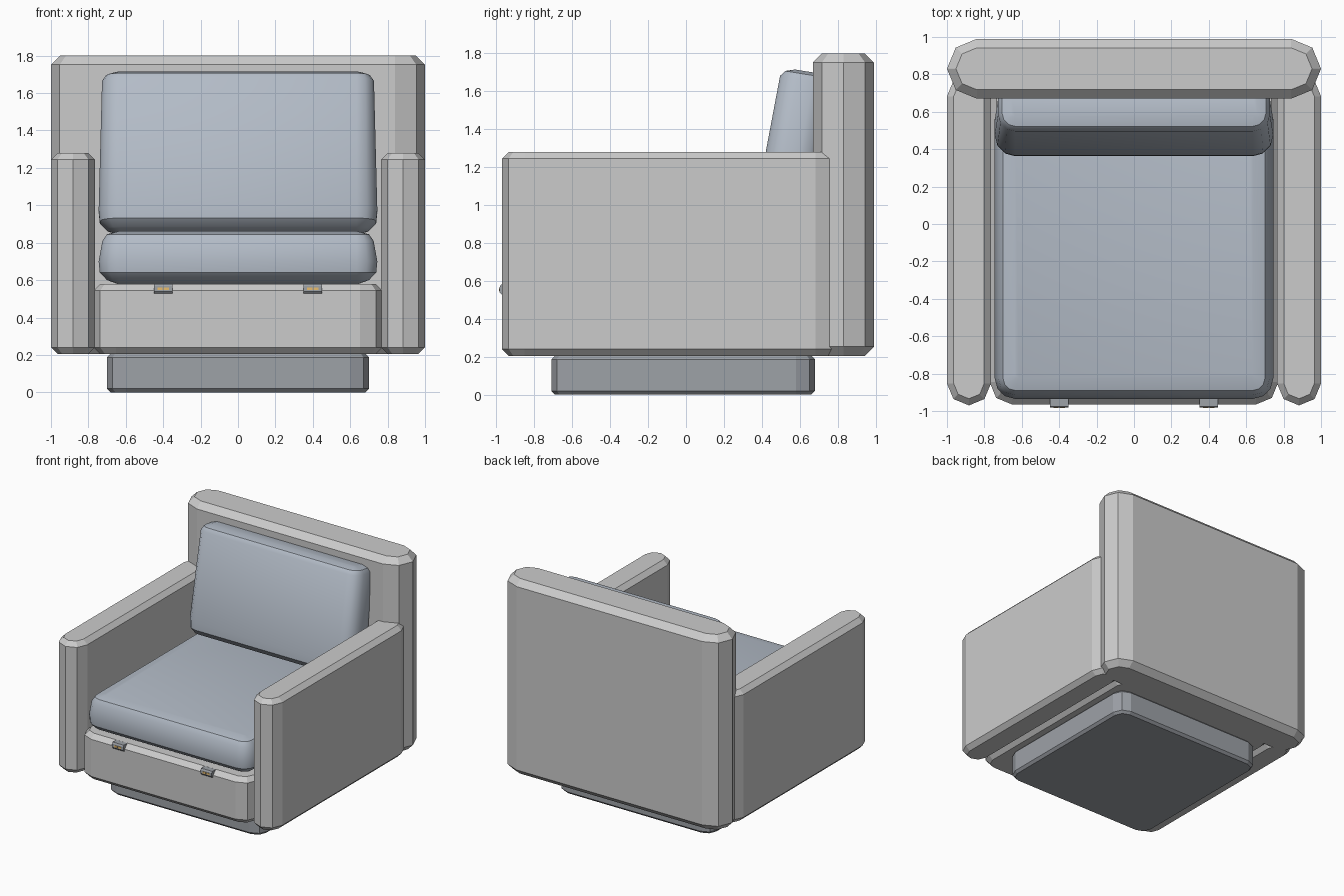
import bpy, bmesh, math
from mathutils import Matrix

if "Cube" in bpy.data.objects:
    bpy.data.objects.remove(bpy.data.objects["Cube"])


def material(name, rgb):
    m = bpy.data.materials.new(name)
    m.diffuse_color = (*rgb, 1)
    m.use_nodes = True
    m.node_tree.nodes["Principled BSDF"].inputs["Base Color"].default_value = m.diffuse_color
    return m


blue = material("cushion_blue", (0.45, 0.50, 0.57))
dark = material("dark_grey", (0.34, 0.36, 0.39))
gold = material("gold", (0.80, 0.50, 0.15))


def finish(name, bm, mat=None, smooth=None):
    bmesh.ops.recalc_face_normals(bm, faces=bm.faces)
    me = bpy.data.meshes.new(name)
    bm.to_mesh(me)
    bm.free()
    ob = bpy.data.objects.new(name, me)
    bpy.context.collection.objects.link(ob)
    if mat:
        me.materials.append(mat)
    if smooth:
        bpy.ops.object.select_all(action='DESELECT')
        ob.select_set(True)
        bpy.context.view_layer.objects.active = ob
        bpy.ops.object.shade_smooth_by_angle(angle=math.radians(smooth))
    return ob


def slab(name, x, y, r, rings, mat=None, seg=2, smooth=None, xf=None):
    """Rounded-rectangle slab lofted through rings of (z, inset)."""
    bm = bmesh.new()
    loops = []
    for z, ins in rings:
        loop = []
        rad = max(r - ins, 0.02)
        for k, (sx, sy) in enumerate([(1, 1), (-1, 1), (-1, -1), (1, -1)]):
            cx = x[(sx + 1) // 2] - sx * (ins + rad)
            cy = y[(sy + 1) // 2] - sy * (ins + rad)
            for i in range(seg + 1):
                a = (k + i / seg) * math.pi / 2
                loop.append(bm.verts.new((cx + rad * math.cos(a), cy + rad * math.sin(a), z)))
        loops.append(loop)
    n = len(loops[0])
    for lo, hi in zip(loops, loops[1:]):
        for i in range(n):
            j = (i + 1) % n
            bm.faces.new((lo[i], lo[j], hi[j], hi[i]))
    bm.faces.new(loops[0][::-1])
    bm.faces.new(loops[-1])
    bmesh.ops.remove_doubles(bm, verts=bm.verts, dist=1e-4)
    if xf:
        bm.transform(xf)
    return finish(name, bm, mat, smooth)


def chamfer(z0, z1, c):
    return [(z0, c), (z0 + c, 0), (z1 - c, 0), (z1, c)]


# upholstered frame: arms, back, seat base
for side, xs in (("left", (-1.0, -0.765)), ("right", (0.765, 1.0))):
    slab(side + "_arm", xs, (-0.97, 0.80), 0.1174, chamfer(0.205, 1.28, 0.036))
slab("backrest", (-1, 1), (0.67, 0.99), 0.1599, chamfer(0.205, 1.80, 0.048))
slab("seat_base", (-0.772, 0.772), (-0.965, 0.80), 0.12, chamfer(0.205, 0.58, 0.036))

# plinth
slab("plinth", (-0.70, 0.70), (-0.71, 0.68), 0.10, chamfer(0, 0.207, 0.02), dark)

# cushions
slab("seat_cushion", (-0.745, 0.745), (-0.935, 0.67), 0.11,
     [(0.58, 0.10), (0.60, 0.045), (0.64, 0.006), (0.70, 0), (0.81, 0.02),
      (0.845, 0.045), (0.862, 0.11)], blue, seg=3, smooth=35)
tilt = Matrix.Translation((0, 0.495, 0.85)) @ Matrix.Rotation(math.radians(-9.2), 4, 'X')
slab("back_cushion", (-0.745, 0.745), (-0.15, 0.15), 0.11,
     [(0, 0.10), (0.02, 0.045), (0.06, 0.006), (0.12, 0), (0.82, 0.018),
      (0.85, 0.04), (0.866, 0.09)], blue, seg=3, smooth=35, xf=tilt)

# small socket housings on the front rim, each with two contacts
for side, cx in (("left", -0.4), ("right", 0.4)):
    bm = bmesh.new()
    prof = [(-0.95, 0.528), (-0.972, 0.528), (-0.982, 0.54), (-0.982, 0.568), (-0.975, 0.58), (-0.93, 0.58)]
    f = bm.faces.new([bm.verts.new((cx - 0.05, py, pz)) for py, pz in prof])
    ext = bmesh.ops.extrude_face_region(bm, geom=[f])["geom"]
    bmesh.ops.translate(bm, vec=(0.1, 0, 0), verts=[v for v in ext if isinstance(v, bmesh.types.BMVert)])
    finish(side + "_socket", bm, dark)
    bm = bmesh.new()
    for dx in (-0.017, 0.017):
        bmesh.ops.create_cube(bm, size=1, matrix=Matrix.Translation((cx + dx, -0.98, 0.554))
                              @ Matrix.Diagonal((0.028, 0.01, 0.014, 1)))
    finish(side + "_socket_contacts", bm, gold)
